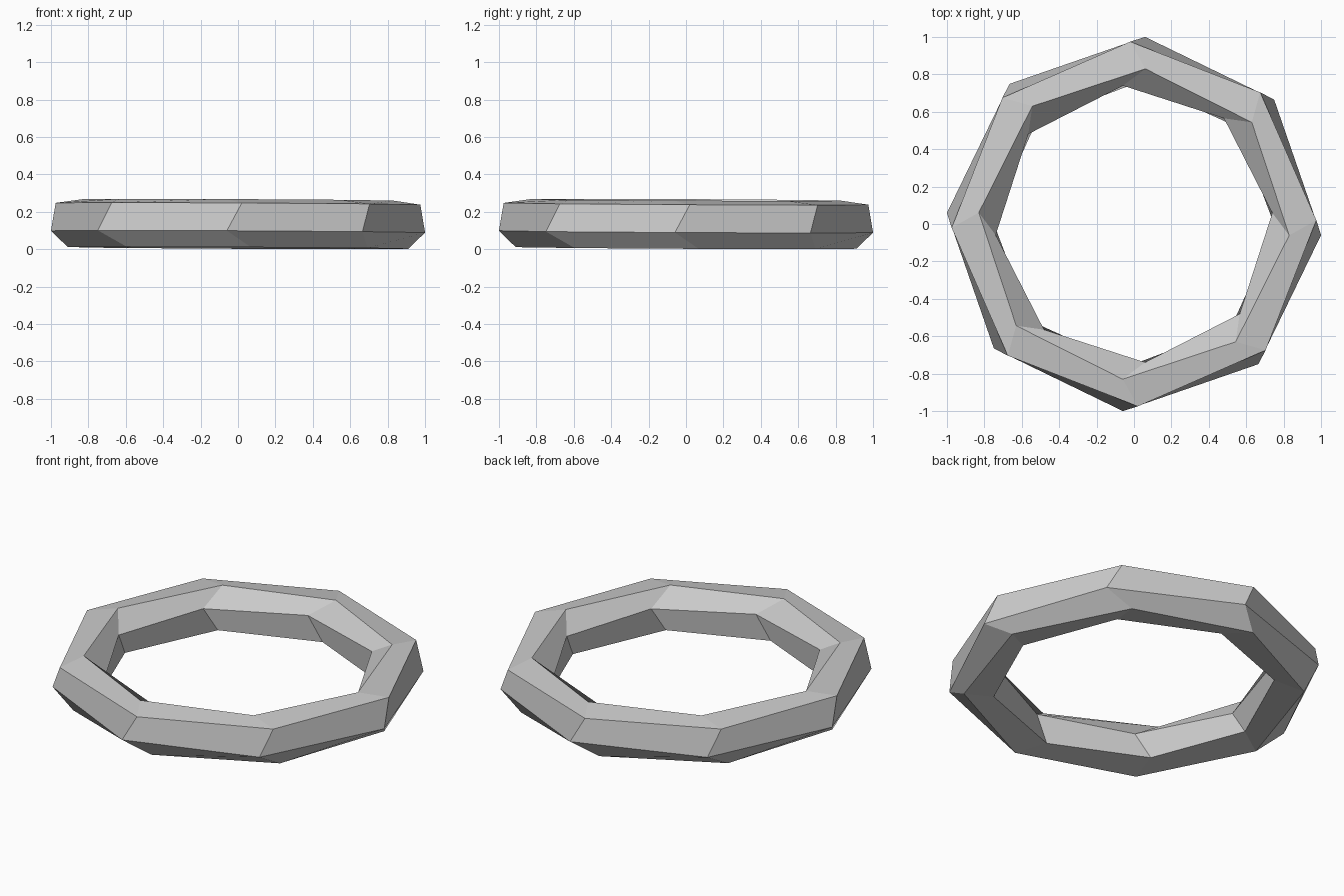
import bpy
import bmesh
from math import cos, sin, radians

cube = bpy.data.objects.get("Cube")
if cube:
    bpy.data.objects.remove(cube, do_unlink=True)

# Single stone-grey material
grey = bpy.data.materials.new("light_grey")
grey.use_nodes = True
colour = (0.6, 0.6, 0.6, 1)
grey.diffuse_color = colour
grey.node_tree.nodes["Principled BSDF"].inputs["Base Color"].default_value = colour

# Skewed six-sided cross-section: radius, height, turn in degrees
SECTION = [
    (1.002, 0.094, -3.4),   # outer lower
    (0.975, 0.243, 1.2),    # outer upper
    (0.832, 0.264, -4.2),   # top inner
    (0.742, 0.175, 4.6),    # inner upper
    (0.758, 0.033, -1.8),   # inner lower
    (0.913, 0.007, 4.3),    # bottom outer
]
SEGMENTS = 8
TILT = 0.005


def section_ring(bm, angle):
    ring = []
    for radius, height, turn in SECTION:
        a = radians(angle + turn)
        x, y = radius * cos(a), radius * sin(a)
        ring.append(bm.verts.new((x, y, height - TILT * (x + y))))
    return ring


# Sweep the section round the circle and bridge neighbours
bm = bmesh.new()
rings = [section_ring(bm, 360 * i / SEGMENTS) for i in range(SEGMENTS)]
for i in range(SEGMENTS):
    here, there = rings[i], rings[(i + 1) % SEGMENTS]
    for j in range(len(SECTION)):
        k = (j + 1) % len(SECTION)
        bm.faces.new((here[j], there[j], there[k], here[k]))
bmesh.ops.recalc_face_normals(bm, faces=bm.faces)

mesh = bpy.data.meshes.new("faceted_ring")
bm.to_mesh(mesh)
bm.free()
mesh.materials.append(grey)
ring_object = bpy.data.objects.new("faceted_ring", mesh)
bpy.context.collection.objects.link(ring_object)
